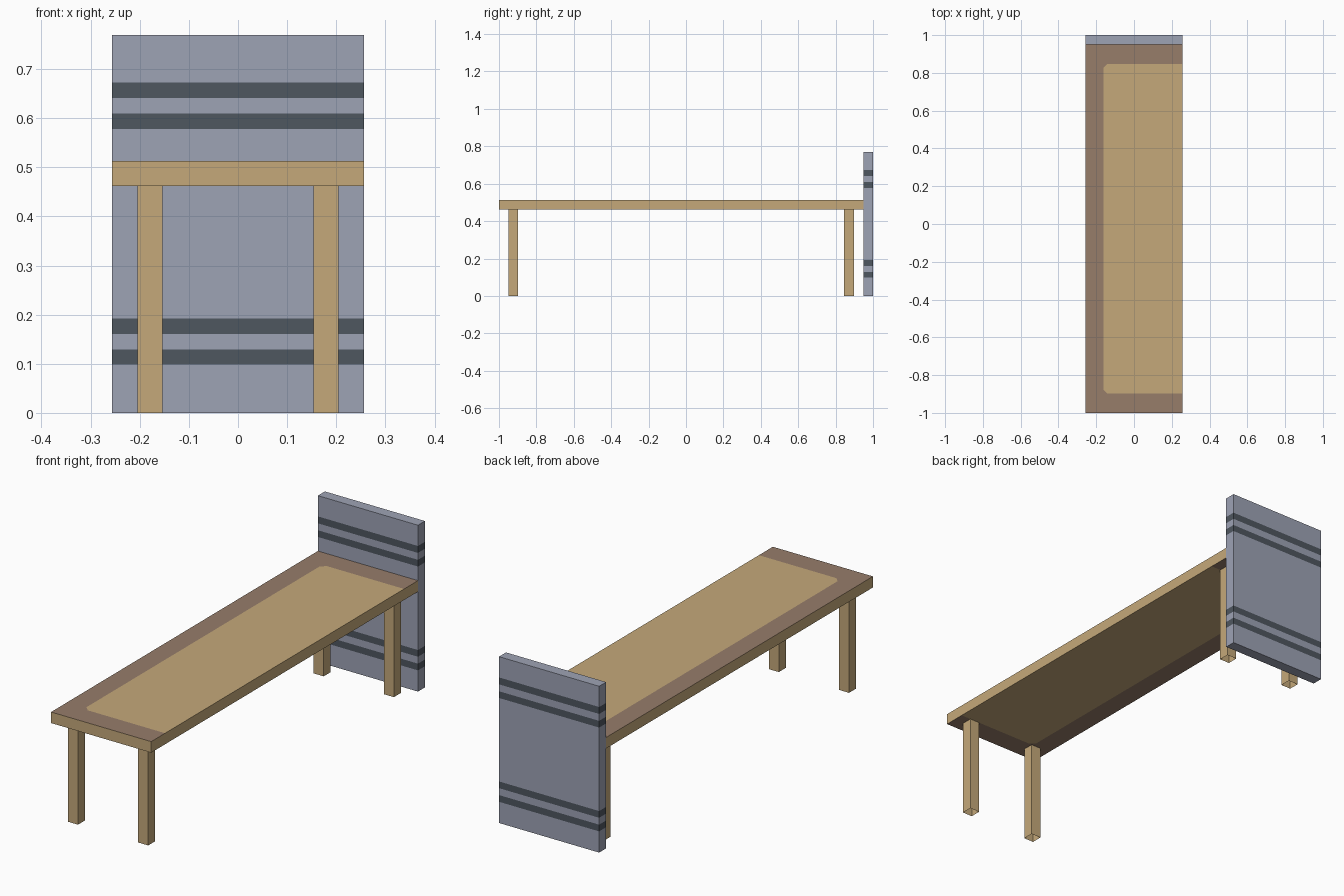
import bpy, bmesh
from mathutils import Vector

if "Cube" in bpy.data.objects:
    bpy.data.objects.remove(bpy.data.objects["Cube"])


def material(name, rgb):
    m = bpy.data.materials.new(name)
    lin = [(c / 255 / 12.92) if c < 11 else ((c / 255 + 0.055) / 1.055) ** 2.4 for c in rgb]
    m.diffuse_color = (*lin, 1)
    m.use_nodes = True
    m.node_tree.nodes["Principled BSDF"].inputs["Base Color"].default_value = m.diffuse_color
    return m


tan = material("tan wood", (197, 169, 122))
brown = material("brown border", (151, 125, 106))
grey = material("blue grey", (158, 163, 181))
dark = material("dark slate", (79, 87, 96))


def box(name, lo, hi, mats, cuts=(), rule=None, open_ends=False):
    """Box between two corners, cut by planes, with faces coloured by a rule."""
    lo, hi = Vector(lo), Vector(hi)
    bm = bmesh.new()
    bmesh.ops.create_cube(bm, size=1)
    for v in bm.verts:
        v.co = Vector(a + (b - a) * (c + 0.5) for a, b, c in zip(lo, hi, v.co))
    bm.normal_update()
    if open_ends:
        ends = [f for f in bm.faces if abs(f.normal.z) > 0.5]
        bmesh.ops.delete(bm, geom=ends, context='FACES_ONLY')
    for point, normal in cuts:
        bmesh.ops.bisect_plane(bm, geom=bm.verts[:] + bm.edges[:] + bm.faces[:],
                               plane_co=point, plane_no=normal)
    bm.normal_update()
    if rule:
        for f in bm.faces:
            f.material_index = int(rule(f.calc_center_median(), f.normal))
    mesh = bpy.data.meshes.new(name)
    bm.to_mesh(mesh)
    bm.free()
    for m in mats:
        mesh.materials.append(m)
    ob = bpy.data.objects.new(name, mesh)
    bpy.context.collection.objects.link(ob)
    return ob


W = 0.256

# Bench top: brown border on three edges of the upper and lower faces
X0, Y0, Y1, C = -0.162, -0.898, 0.848, 0.022
top_cuts = [((X0, 0, 0), (1, 0, 0)), ((0, Y0, 0), (0, 1, 0)), ((0, Y1, 0), (0, 1, 0)),
            ((X0 + C, Y0, 0), (1, 1, 0)), ((X0 + C, Y1, 0), (1, -1, 0))]


def is_border(c, n):
    inside = (c.x > X0 and Y0 < c.y < Y1
              and (c.x - X0) + (c.y - Y0) > C and (c.x - X0) + (Y1 - c.y) > C)
    return abs(n.z) > 0.5 and not inside


box("bench_top", (-W, -1, 0.462), (W, 0.949, 0.513), [tan, brown], top_cuts, is_border)

# Headboard with dark stripes running all the way round
stripes = [(0.098, 0.129), (0.161, 0.192), (0.578, 0.609), (0.641, 0.673)]
box("headboard", (-W, 0.949, 0), (W, 1, 0.769), [grey, dark],
    [((0, 0, z), (0, 0, 1)) for s in stripes for z in s],
    lambda c, n: any(a < c.z < b for a, b in stripes))

# Four square legs, open at the ends
for end, y in (("front", -0.949), ("back", 0.846)):
    for side, x in (("left", -0.205), ("right", 0.154)):
        box(f"{end}_{side}_leg", (x, y, 0), (x + 0.051, y + 0.051, 0.462), [tan],
            open_ends=True)
